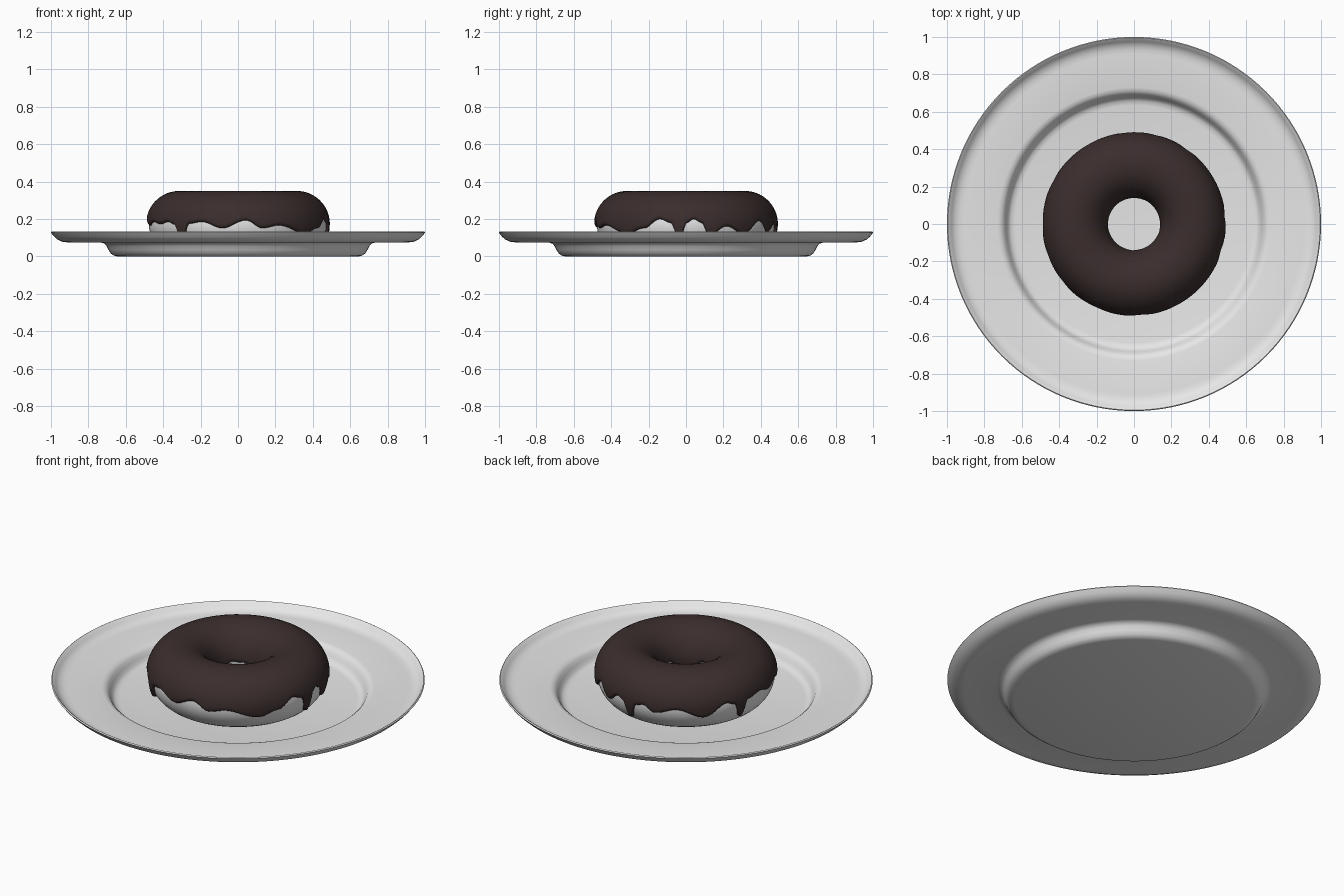
import bpy, math

if "Cube" in bpy.data.objects:
    bpy.data.objects.remove(bpy.data.objects["Cube"])

def material(name, rgb):
    m = bpy.data.materials.new(name)
    m.diffuse_color = (*rgb, 1)
    m.use_nodes = True
    m.node_tree.nodes["Principled BSDF"].inputs["Base Color"].default_value = m.diffuse_color
    return m

WHITE = material("pale_grey", (0.8, 0.8, 0.8))
CHOC = material("dark_chocolate", (0.043, 0.027, 0.026))

def make(name, verts, faces, mat, angle):
    me = bpy.data.meshes.new(name)
    me.from_pydata(verts, [], faces)
    me.materials.append(mat)
    ob = bpy.data.objects.new(name, me)
    bpy.context.collection.objects.link(ob)
    bpy.ops.object.select_all(action='DESELECT')
    bpy.context.view_layer.objects.active = ob
    ob.select_set(True)
    bpy.ops.object.mode_set(mode='EDIT')
    bpy.ops.mesh.select_all(action='SELECT')
    bpy.ops.mesh.remove_doubles(threshold=0.00001)
    bpy.ops.mesh.normals_make_consistent(inside=False)
    bpy.ops.object.mode_set(mode='OBJECT')
    bpy.ops.object.shade_smooth_by_angle(angle=math.radians(angle))
    return ob

def revolve(name, section, n, closed, mat, angle=40):
    """section(a) gives the (r, z) points at azimuth a; rings are joined around z."""
    verts, faces = [], []
    for i in range(n):
        a = 2 * math.pi * i / n
        pts = section(a)
        m = len(pts)
        verts += [(r * math.cos(a), r * math.sin(a), z) for r, z in pts]
    for i in range(n):
        k = (i + 1) % n
        for j in range(m if closed else m - 1):
            l = (j + 1) % m
            faces.append((i * m + j, k * m + j, k * m + l, i * m + l))
    return make(name, verts, faces, mat, angle)

# Plate: thin dish with a sunken floor, flat rim and raised lip
UNDER = [(0, 0), (0.645, 0), (0.665, 0.005), (0.68, 0.016), (0.692, 0.035), (0.702, 0.055),
         (0.715, 0.069), (0.735, 0.075), (0.91, 0.075), (0.94, 0.079), (0.965, 0.09),
         (0.983, 0.106), (0.995, 0.125)]
UPPER = [(0.9985, 0.131), (0.995, 0.133), (0.989, 0.13), (0.975, 0.112), (0.957, 0.099),
         (0.935, 0.092), (0.91, 0.09), (0.73, 0.09), (0.71, 0.085), (0.695, 0.072),
         (0.683, 0.05), (0.672, 0.03), (0.658, 0.019), (0.635, 0.015), (0, 0.015)]
UNDER[-1] = (1.0, 0.127)
revolve("plate", lambda a: UNDER + UPPER, 128, False, WHITE)

# Doughnut: plain ring resting on the plate floor
R, ZC, TUBE, THICK = 0.315, 0.174, 0.162, 0.014
def ring(a):
    return [(R + TUBE * math.cos(2 * math.pi * j / 40), ZC + TUBE * math.sin(2 * math.pi * j / 40))
            for j in range(40)]
revolve("doughnut", ring, 96, True, WHITE, 60)

# Icing: shell over the ring, with a lower edge height given by azimuth (degrees, z)
EDGE = [(-180, .19), (-168, .165), (-160, .185), (-150, .172), (-141, .185), (-135, .17),
        (-129, .085), (-123, .175), (-114, .185), (-100, .15), (-85, .193), (-74, .15),
        (-63, .165), (-41, .12), (-28, .15), (-17, .2), (-10, .18), (-4, .08), (0.5, .18),
        (5, .2), (10, .18), (15, .11), (27, .16), (40, .12), (55, .19), (66, .13),
        (76, .18), (81, .165), (86, .075), (91, .165), (97, .175), (104, .14), (119, .17),
        (137, .12), (152, .187), (158, .17), (163, .08), (168, .175), (180, .19)]

def edge_z(deg):
    for (a0, z0), (a1, z1) in zip(EDGE, EDGE[1:]):
        if a0 <= deg <= a1:
            t = (deg - a0) / (a1 - a0)
            return z0 + (z1 - z0) * (0.5 - 0.5 * math.cos(math.pi * t))
    return EDGE[0][1]

def icing(a):
    deg = (math.degrees(a) + 180) % 360 - 180
    z = edge_z(deg)
    lo = math.asin((z - ZC) / (TUBE + 0.005))
    hi = math.pi + 0.15 + 0.12 * math.sin(5 * a) + 0.06 * math.sin(9 * a + 1)
    drip = max(0.0, (0.13 - z) / 0.05)
    pts, n = [], 40
    for j in range(n + 1):
        t = 0.5 - 0.5 * math.cos(math.pi * j / n)      # denser near both edges
        phi = lo + (hi - lo) * t
        near = min(phi - lo, hi - phi) / 0.1           # rounded border
        h = THICK * math.sqrt(max(0, 1 - (1 - min(near, 1)) ** 2))
        h += 0.006 * drip * math.exp(-((phi - lo - 0.12) / 0.1) ** 2) * min(near, 1)
        r = TUBE - 0.003 + h + 0.003 * min(near, 1)
        pts.append((R + r * math.cos(phi), ZC + r * math.sin(phi)))
    return pts
revolve("icing", icing, 300, False, CHOC, 80)
